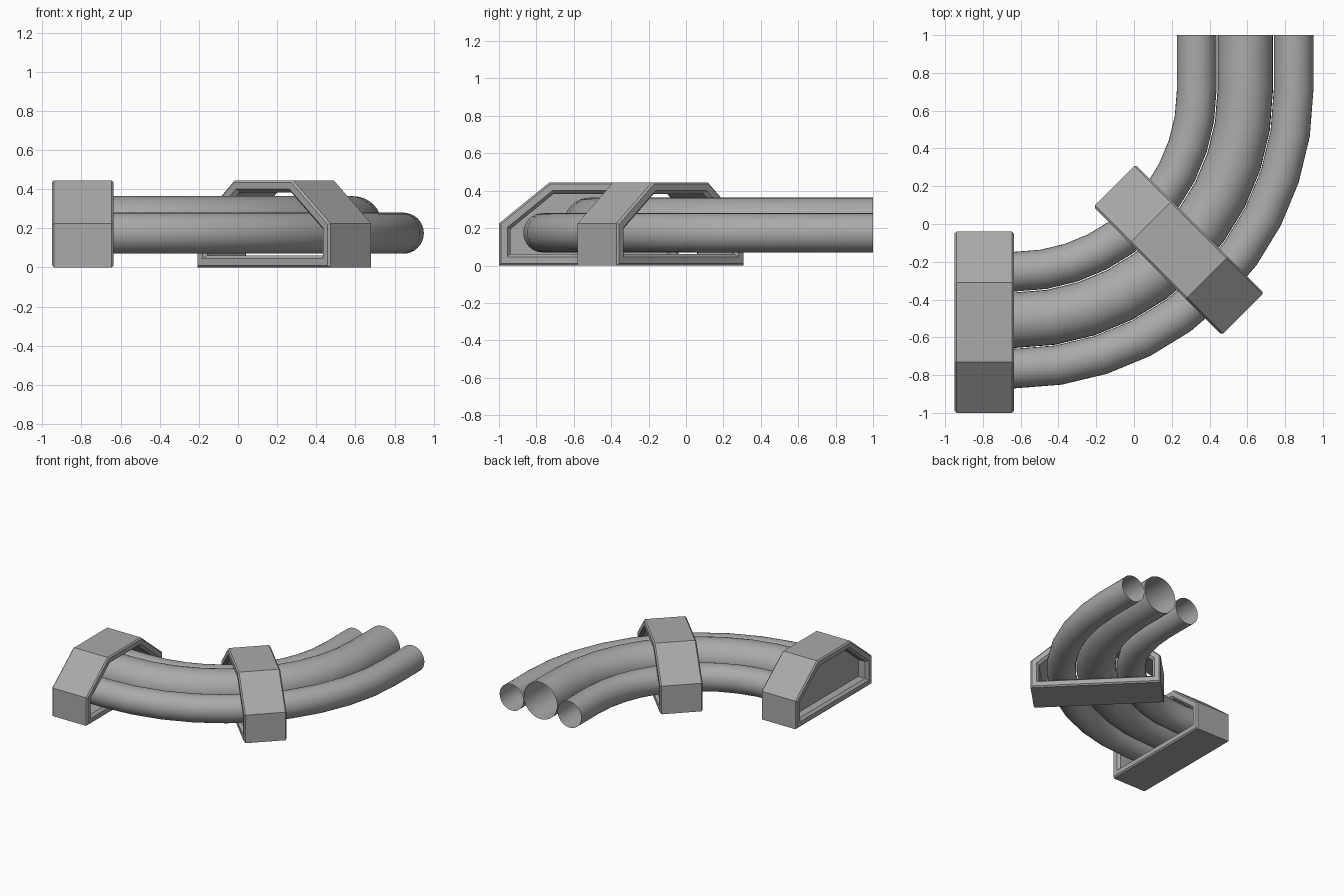
import bpy
import bmesh
from math import sin, cos, pi, radians
from mathutils import Vector, Matrix

cube = bpy.data.objects.get("Cube")
if cube:
    bpy.data.objects.remove(cube)

grey = bpy.data.materials.new("mid grey")
grey.use_nodes = True
colour = (0.4, 0.4, 0.4, 1)
grey.diffuse_color = colour
grey.node_tree.nodes["Principled BSDF"].inputs["Base Color"].default_value = colour


def finish(name, bm, smooth=False):
    bmesh.ops.recalc_face_normals(bm, faces=bm.faces)
    mesh = bpy.data.meshes.new(name)
    bm.to_mesh(mesh)
    bm.free()
    mesh.materials.append(grey)
    for poly in mesh.polygons:
        poly.use_smooth = smooth
    obj = bpy.data.objects.new(name, mesh)
    bpy.context.collection.objects.link(obj)
    return obj


def skin(bm, loops, closed):
    """Join matching closed loops of vertices with quads."""
    n = len(loops[0])
    pairs = list(zip(loops, loops[1:]))
    if closed:
        pairs.append((loops[-1], loops[0]))
    for a, b in pairs:
        for i in range(n):
            j = (i + 1) % n
            bm.faces.new((a[i], a[j], b[j], b[i]))


# Clamp outline: half of it, then mirrored (across, height)
half = [Vector((0.48, 0)), Vector((0.48, 0.225)), Vector((0.21, 0.445))]
outline = half + [Vector((-p.x, p.y)) for p in reversed(half)]


def inset(d):
    """Outline moved inwards by d with mitred corners."""
    result = []
    for i, p in enumerate(outline):
        before = (p - outline[i - 1]).normalized()
        after = (outline[(i + 1) % len(outline)] - p).normalized()
        n1, n2 = Vector((-before.y, before.x)), Vector((-after.y, after.x))
        result.append(p + (n1 + n2) * d / (1 + n1.dot(n2)))
    return result


def outline_loop(bm, d, x):
    return [bm.verts.new((x, p.x, p.y)) for p in inset(d)]


def clamp(name, location, angle):
    """Hollow frame with softened outer rims and chamfered inner lips."""
    bm = bmesh.new()
    h = 0.157
    side = [(0, h - 0.01), (0.01, h), (0.045, h), (0.062, h - 0.02)]
    section = side + [(d, -x) for d, x in reversed(side)]
    skin(bm, [outline_loop(bm, d, x) for d, x in section], True)
    obj = finish(name, bm)
    obj.matrix_world = Matrix.Translation(location) @ Matrix.Rotation(angle, 4, "Z")
    return obj


clamp("end_clamp", (-0.793, -0.52, 0), 0)
clamp("middle_clamp", (0.237, -0.137, 0), radians(45))

# Closing plate recessed in the end clamp
bm = bmesh.new()
plate_loops = [outline_loop(bm, 0.055, x) for x in (-0.02, 0.02)]
skin(bm, plate_loops, False)
for loop in plate_loops:
    bm.faces.new(loop)
finish("end_plate", bm).location = (-0.85, -0.52, 0)


# Pipes: straight, quarter bend, straight, open at the back end
BEND = Vector((-0.63, 0.71, 0))


def pipe(name, bend_radius, radius, steps=10, sides=32):
    stations = [(Vector((-0.85, BEND.y - bend_radius, 0)), -pi / 2)]
    for i in range(steps + 1):
        a = -pi / 2 + i * pi / 2 / steps
        stations.append((BEND + bend_radius * Vector((cos(a), sin(a), 0)), a))
    stations.append((Vector((BEND.x + bend_radius, 1, 0)), 0))
    bm = bmesh.new()
    rings = []
    for centre, a in stations:
        out = Vector((cos(a), sin(a), 0))
        ring = []
        for k in range(sides):
            t = 2 * pi * k / sides
            lift = Vector((0, 0, 0.07 + radius + radius * sin(t)))
            ring.append(bm.verts.new(centre + out * radius * cos(t) + lift))
        rings.append(ring)
    skin(bm, rings, False)
    finish(name, bm, smooth=True)


pipe("inner_pipe", 0.962, 0.105)
pipe("middle_pipe", 1.219, 0.147)
pipe("outer_pipe", 1.475, 0.105)
